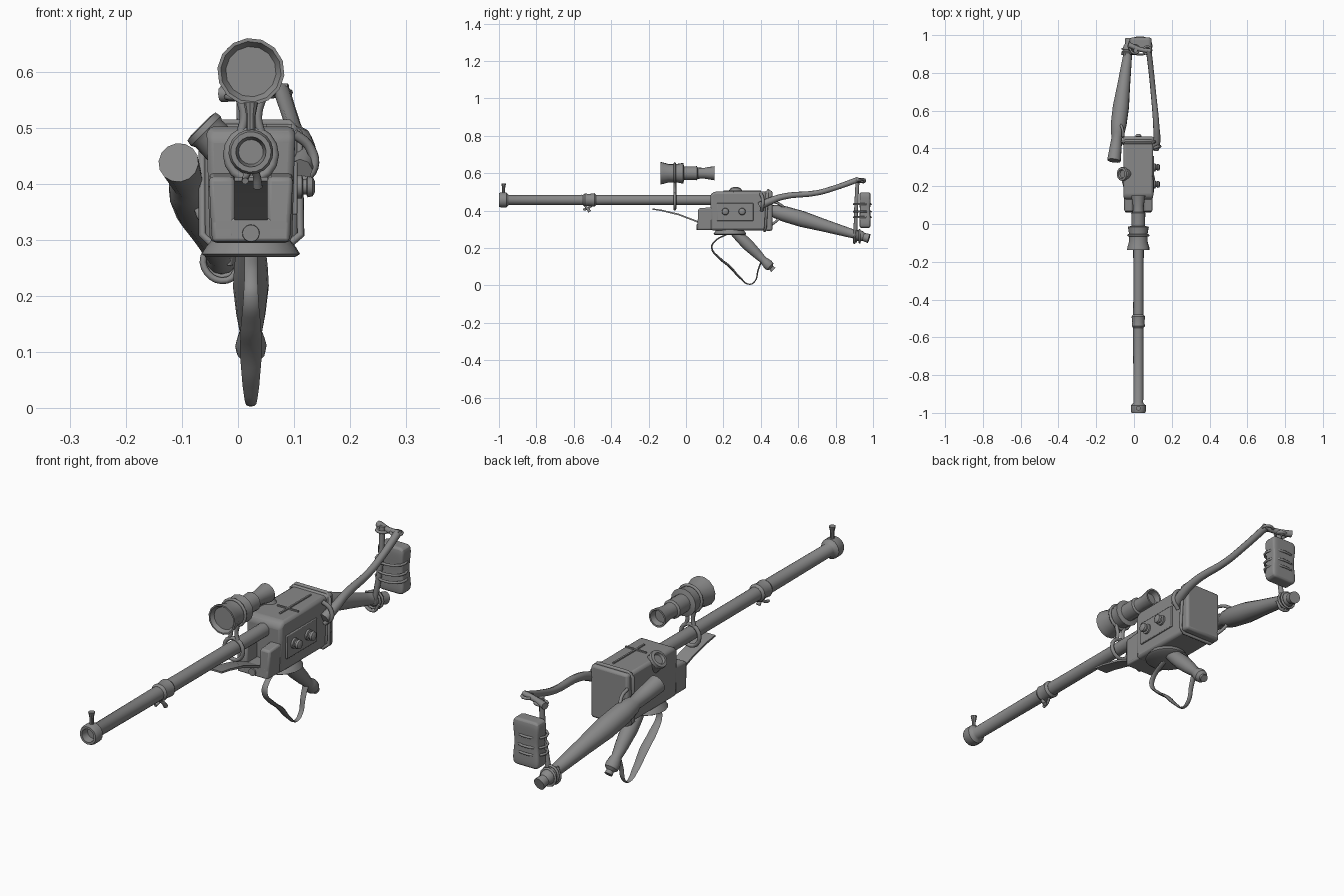
import bpy, bmesh, math
from mathutils import Vector

CX = 0.023           # centre plane of the barrel and receiver
BZ = 0.457           # barrel axis height
metal = bpy.data.materials.new("grey")
metal.diffuse_color = (0.25, 0.25, 0.25, 1)


def finish(obj, angle=35):
    obj.data.materials.clear()
    obj.data.materials.append(metal)
    bpy.ops.object.select_all(action='DESELECT')
    obj.select_set(True)
    bpy.context.view_layer.objects.active = obj
    bpy.ops.object.shade_smooth_by_angle(angle=math.radians(angle))
    return obj


def from_bmesh(name, bm, bevel=0, angle=35):
    bmesh.ops.recalc_face_normals(bm, faces=bm.faces)
    me = bpy.data.meshes.new(name)
    bm.to_mesh(me)
    bm.free()
    obj = bpy.data.objects.new(name, me)
    bpy.context.collection.objects.link(obj)
    if bevel:
        mod = obj.modifiers.new("bevel", 'BEVEL')
        mod.width, mod.segments = bevel, 2
    return finish(obj, angle)


def lathe(name, p0, p1, profile, sides=16):
    """Turn (distance, radius) pairs around the line from p0 towards p1."""
    p0, axis = Vector(p0), (Vector(p1) - Vector(p0)).normalized()
    u = axis.orthogonal().normalized()
    v = axis.cross(u)
    bm = bmesh.new()
    rings = []
    for d, r in profile:
        rings.append([bm.verts.new(p0 + axis * d + r * (
            u * math.cos(2 * math.pi * i / sides) + v * math.sin(2 * math.pi * i / sides)))
            for i in range(sides)])
    for a, b in zip(rings, rings[1:]):
        for i in range(sides):
            j = (i + 1) % sides
            bm.faces.new((a[i], a[j], b[j], b[i]))
    bm.faces.new(rings[0])
    bm.faces.new(rings[-1])
    return from_bmesh(name, bm)


def tube(name, pts, r, radii=None, cyclic=False, smooth=True, widen=1):
    """Sweep a round section along a path; widen stretches it in x."""
    cu = bpy.data.curves.new(name, 'CURVE')
    cu.dimensions = '3D'
    cu.bevel_depth, cu.bevel_resolution, cu.resolution_u = r, 2, 5
    cu.use_fill_caps = True
    sp = cu.splines.new('BEZIER' if smooth else 'POLY')
    ps = sp.bezier_points if smooth else sp.points
    ps.add(len(pts) - 1)
    for i, p in enumerate(pts):
        if smooth:
            ps[i].co = p
            ps[i].handle_left_type = ps[i].handle_right_type = 'AUTO'
        else:
            ps[i].co = (*p, 1)
        ps[i].radius = radii[i] if radii else 1
    sp.use_cyclic_u = cyclic
    obj = bpy.data.objects.new(name, cu)
    bpy.context.collection.objects.link(obj)
    bpy.ops.object.select_all(action='DESELECT')
    obj.select_set(True)
    bpy.context.view_layer.objects.active = obj
    bpy.ops.object.convert(target='MESH')
    obj = bpy.context.object
    for vert in obj.data.vertices:
        vert.co.x = CX + (vert.co.x - CX) * widen if widen != 1 else vert.co.x
    return finish(obj, 50)


def prism(name, outline, x0, x1, bevel=0.0, taper=1.0):
    """Extrude a (y, z) outline across x; taper narrows the low part."""
    bm = bmesh.new()
    face = bm.faces.new([bm.verts.new((x0, y, z)) for y, z in outline])
    out = bmesh.ops.extrude_face_region(bm, geom=[face])
    for e in out["geom"]:
        if isinstance(e, bmesh.types.BMVert):
            e.co.x = x1
    for vert in bm.verts:
        if vert.co.z < 0.35:
            vert.co.x = CX + (vert.co.x - CX) * taper
    return from_bmesh(name, bm, bevel)


def box(name, y0, y1, z0, z1, x0, x1, bevel=0.0):
    return prism(name, [(y0, z0), (y1, z0), (y1, z1), (y0, z1)], x0, x1, bevel)


def ring(name, centre, rx, rv, r, axis='y', n=16):
    """Wire hoop around the y or z axis."""
    c = Vector(centre)
    pts = []
    for i in range(n):
        a = 2 * math.pi * i / n
        s, t = rx * math.cos(a), rv * math.sin(a)
        pts.append(c + Vector((s, 0, t) if axis == 'y' else (s, t, 0)))
    return tube(name, pts, r, cyclic=True, smooth=False)


# Barrel with hollow muzzle and tied band
lathe("barrel", (CX, -1, BZ), (CX, 1, BZ), [
    (0.03, 0.022), (0.0, 0.027), (0.0, 0.036), (0.01, 0.04), (0.04, 0.04), (0.048, 0.03),
    (0.055, 0.026), (0.44, 0.028), (0.6, 0.027), (1.2, 0.027)], 18)
lathe("front_sight", (CX, -0.975, 0.49), (CX, -0.975, 1), [(0, 0.008), (0.03, 0.008), (0.055, 0.013)], 10)
lathe("barrel_band", (CX, -0.55, BZ), (CX, 0, BZ), [
    (0, 0.028), (0.01, 0.035), (0.03, 0.032), (0.06, 0.036), (0.07, 0.028)])
tube("band_tail", [(CX, -0.55, 0.435), (CX + 0.01, -0.53, 0.415), (CX + 0.012, -0.515, 0.395)],
     0.007, [0.8, 1, 1.3])
tube("band_tail_short", [(CX, -0.5, 0.43), (CX - 0.01, -0.53, 0.41), (CX - 0.01, -0.55, 0.405)], 0.006)

# Scope, its lenses recessed at both ends, and its mount
lathe("scope", (CX, -0.137, 0.6), (CX, 1, 0.6), [
    (0.015, 0.045), (0.0, 0.054), (0.0, 0.06), (0.015, 0.058), (0.045, 0.049), (0.09, 0.05),
    (0.122, 0.056), (0.127, 0.036), (0.185, 0.037), (0.195, 0.038), (0.2, 0.03), (0.235, 0.029),
    (0.275, 0.036), (0.289, 0.038), (0.289, 0.031), (0.265, 0.026)], 14)
ring("scope_clamp", (CX, -0.06, 0.6), 0.053, 0.053, 0.006)
ring("barrel_clamp", (CX, -0.06, 0.452), 0.042, 0.044, 0.008)
for s in (-1, 1):
    tube("scope_strut", [(CX + s * 0.018, -0.06, 0.49), (CX + s * 0.012, -0.06, 0.52),
                         (CX + s * 0.022, -0.06, 0.56)], 0.008)

# Receiver body and front nose, with a slot below the barrel
prism("receiver", [(0.13, 0.295), (0.45, 0.295), (0.45, 0.502), (0.15, 0.502), (0.13, 0.485)],
      -0.056, 0.102, 0.012, 0.93)
prism("nose_base", [(0.06, 0.297), (0.15, 0.297), (0.15, 0.34), (0.062, 0.34)], -0.046, 0.092, 0.006)
for x0, x1 in ((-0.052, -0.006), (0.052, 0.098)):
    prism("nose_cheek", [(0.06, 0.30), (0.16, 0.30), (0.16, 0.44), (0.135, 0.418), (0.066, 0.412)],
          x0, x1, 0.008, 0.93)
lathe("nose_stud", (CX, 0.064, 0.312), (CX, -1, 0.312), [(0, 0.016), (0.008, 0.015)], 14)
box("top_rib", 0.2, 0.40, 0.50, 0.507, 0.045, 0.052)
box("top_crossrib", 0.25, 0.257, 0.50, 0.507, 0.0, 0.095)
box("rear_cap", 0.422, 0.462, 0.292, 0.507, -0.06, 0.107, 0.01)
tube("rear_rope", [(-0.064, 0.43, 0.31), (-0.064, 0.435, 0.49), (-0.045, 0.44, 0.509),
                   (0.09, 0.44, 0.509), (0.109, 0.435, 0.49), (0.112, 0.425, 0.31),
                   (0.09, 0.42, 0.291), (-0.045, 0.42, 0.291)], 0.007, cyclic=True, smooth=False)

# Side panel with two buttons
box("side_panel", 0.165, 0.36, 0.345, 0.44, 0.097, 0.106, 0.003)
for y in (0.21, 0.30):
    lathe("button", (0.1, y, 0.395), (1, y, 0.395),
          [(0, 0.021), (0.014, 0.021), (0.016, 0.014), (0.022, 0.014), (0.024, 0.019), (0.033, 0.017), (0.037, 0.01)])

# Round eyepiece port on the upper left corner
lathe("corner_port", (-0.02, 0.265, 0.457), (-1.02, 0.265, 1.457),
      [(0, 0.036), (0.045, 0.034), (0.053, 0.038), (0.064, 0.036), (0.066, 0.024), (0.056, 0.02)])

# Tilted tray under the barrel
prism("tray", [(-0.18, 0.405), (-0.13, 0.397), (-0.04, 0.375), (0.07, 0.333),
               (0.07, 0.342), (-0.04, 0.384), (-0.13, 0.405), (-0.18, 0.412)], -0.006, 0.053)

# Base plate, grip and leaf shaped guard loop
lathe("base_plate", (CX, 0.235, 0.3), (CX, 0.235, 0), [(0, 0.07), (0.012, 0.08), (0.025, 0.088), (0.03, 0.08)], 18)
lathe("grip", (CX, 0.26, 0.287), (CX, 0.46, 0.09), [
    (0, 0.026), (0.05, 0.03), (0.1, 0.032), (0.17, 0.026), (0.215, 0.02), (0.23, 0.024), (0.25, 0.028),
    (0.265, 0.026), (0.275, 0.014), (0.29, 0.016)], 14)
tube("guard_loop", [(CX, 0.22, 0.275), (CX, 0.15, 0.232), (CX, 0.138, 0.20), (CX, 0.18, 0.145),
                    (CX, 0.235, 0.10), (CX, 0.29, 0.04), (CX, 0.34, 0.006), (CX, 0.37, 0.025),
                    (CX, 0.385, 0.08), (CX, 0.405, 0.135)],
     0.0055, [0.7, 0.7, 0.8, 1.1, 1.2, 0.9, 0.5, 0.6, 0.7, 0.8], widen=3)

# Lower stock limb
lathe("lower_stock", (-0.106, 0.335, 0.438), (-0.022, 0.985, 0.249), [
    (0, 0.036), (0.07, 0.032), (0.13, 0.028), (0.15, 0.036), (0.2, 0.042), (0.3, 0.043), (0.42, 0.034),
    (0.55, 0.026), (0.595, 0.023), (0.61, 0.03), (0.635, 0.028), (0.645, 0.022), (0.675, 0.025)], 14)
tube("stock_lashing", [(-0.058, 0.46, 0.45), (-0.06, 0.5, 0.435), (-0.075, 0.53, 0.4),
                       (-0.07, 0.49, 0.35), (-0.05, 0.45, 0.32)], 0.007)

# Upper stock strut
tube("upper_strut", [(0.112, 0.395, 0.425), (0.12, 0.44, 0.447), (0.118, 0.52, 0.475), (0.102, 0.7, 0.495),
                     (0.092, 0.8, 0.523), (0.078, 0.92, 0.566)], 0.015, [1.4, 1.3, 1.1, 0.95, 0.95, 1])
tube("strut_strap", [(0.1, 0.40, 0.49), (0.128, 0.41, 0.465), (0.135, 0.41, 0.43), (0.108, 0.405, 0.40)], 0.009)

# Rear crossbar, upright and lashings
tube("rear_crossbar", [(0.09, 0.915, 0.567), (0.03, 0.925, 0.562), (-0.03, 0.95, 0.56)], 0.012, [1, 1, 1.2])
ring("crossbar_lashing", (0.07, 0.92, 0.563), 0.022, 0.02, 0.006, 'z', 10)
ring("upright_lashing", (0.005, 0.925, 0.555), 0.024, 0.022, 0.006, 'z', 10)
tube("rear_upright", [(0.008, 0.918, 0.575), (0.005, 0.91, 0.42), (-0.02, 0.905, 0.255)], 0.011)
for dz in (0, 0.018):
    ring("stock_wrap", (-0.029, 0.91 + dz, 0.268 - dz * 0.3), 0.033, 0.034, 0.005, 'y', 12)
tube("stock_tie", [(-0.05, 0.9, 0.3), (-0.06, 0.9, 0.25), (-0.02, 0.9, 0.228), (0.005, 0.9, 0.26)], 0.006)

# Shoulder pad, pinched at the waist, with wire wraps
bm = bmesh.new()
bmesh.ops.create_cube(bm, size=1)
bmesh.ops.subdivide_edges(bm, edges=bm.edges[:], cuts=3, use_grid_fill=True)
for v in bm.verts:
    waist = 0.86 + 0.14 * min(1, abs(v.co.z) * 3)
    v.co = Vector((0.035 + v.co.x * 0.12 * waist, 0.957 + v.co.y * 0.062 * waist, 0.403 + v.co.z * 0.19))
pad = from_bmesh("shoulder_pad", bm, angle=60)
pad.modifiers.new("soften", 'SUBSURF').levels = 2
pad.modifiers["soften"].render_levels = 2
for z in (0.365, 0.395, 0.435):
    ring("pad_wire", (0.032, 0.943, z), 0.062, 0.047, 0.005, 'z', 14)
